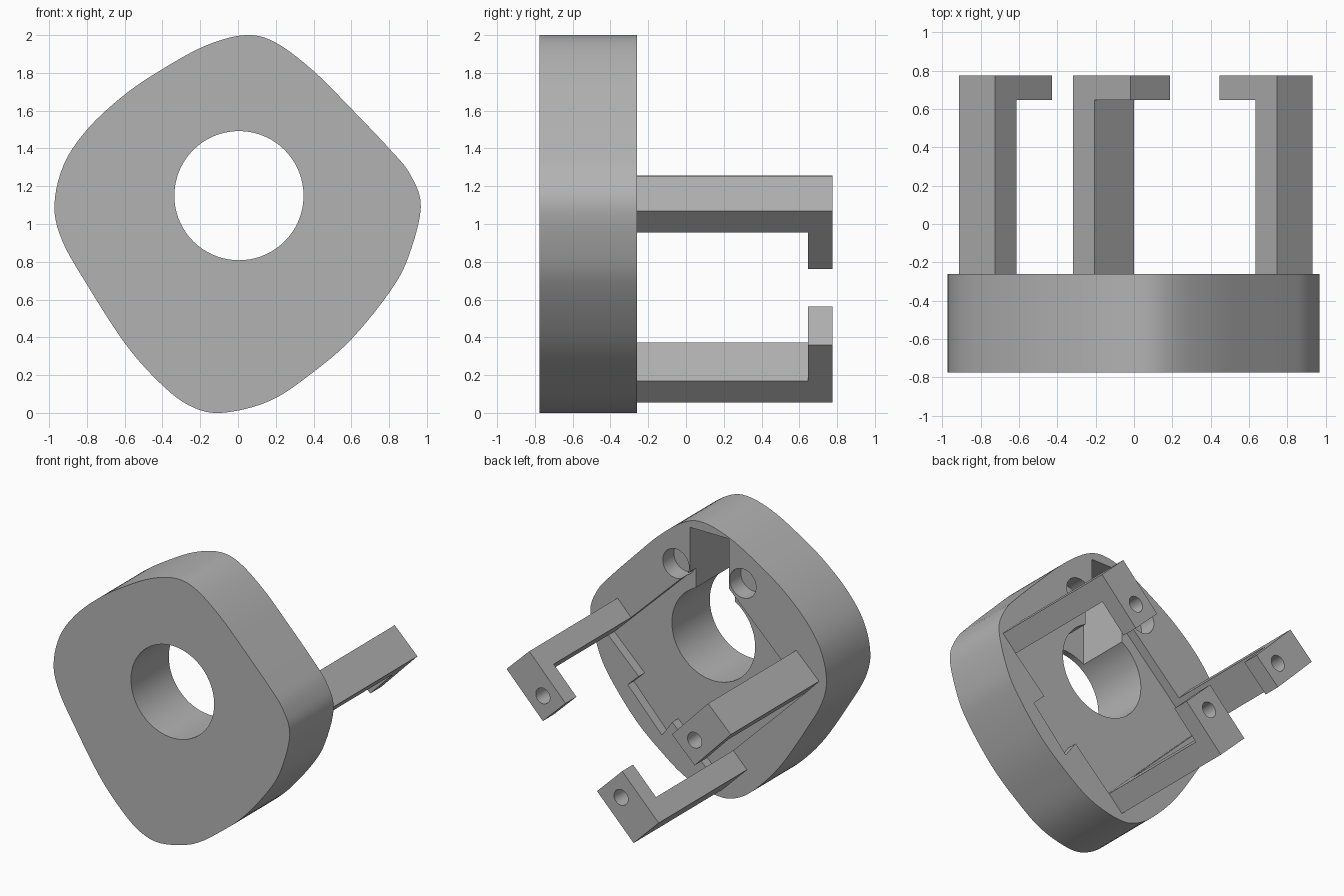
import bpy, bmesh, math
from mathutils import Vector

if "Cube" in bpy.data.objects:
    bpy.data.objects.remove(bpy.data.objects["Cube"])

grey = bpy.data.materials.new("plain grey")
grey.use_nodes = True
grey.diffuse_color = (0.45, 0.45, 0.45, 1)
grey.node_tree.nodes["Principled BSDF"].inputs["Base Color"].default_value = (0.45, 0.45, 0.45, 1)

FRONT, BACK, TIP = -0.775, -0.26, 0.775
FLOOR = -0.33


def extrude(name, points, offset):
    """Solid made by sweeping a closed loop of 3D points along an offset."""
    bm = bmesh.new()
    face = bm.faces.new([bm.verts.new(p) for p in points])
    res = bmesh.ops.extrude_face_region(bm, geom=[face])
    verts = [g for g in res["geom"] if isinstance(g, bmesh.types.BMVert)]
    bmesh.ops.translate(bm, verts=verts, vec=offset)
    bmesh.ops.recalc_face_normals(bm, faces=bm.faces)
    mesh = bpy.data.meshes.new(name)
    bm.to_mesh(mesh)
    bm.free()
    mesh.materials.append(grey)
    obj = bpy.data.objects.new(name, mesh)
    bpy.context.collection.objects.link(obj)
    return obj


def prism(name, outline, y0, y1):
    return extrude(name, [(x, y0, z) for x, z in outline], (0, y1 - y0, 0))


def circle(cx, cz, r, n=48):
    return [(cx + r * math.cos(math.tau * i / n), cz + r * math.sin(math.tau * i / n))
            for i in range(n)]


def cut(obj, cutters):
    """Subtract the cutters, bake the result and delete them."""
    for c in cutters:
        mod = obj.modifiers.new("cut", 'BOOLEAN')
        mod.operation, mod.solver, mod.object = 'DIFFERENCE', 'EXACT', c
        c.hide_render = True
    bpy.context.view_layer.update()
    deps = bpy.context.evaluated_depsgraph_get()
    mesh = bpy.data.meshes.new_from_object(obj.evaluated_get(deps))
    obj.modifiers.clear()
    obj.data = mesh
    for c in cutters:
        bpy.data.objects.remove(c)


def smooth_loop(pts, steps=5):
    """Closed Catmull-Rom curve through the points."""
    out, n = [], len(pts)
    for i in range(n):
        a, b, c, d = (Vector(pts[(i + k) % n]) for k in (-1, 0, 1, 2))
        for s in range(steps):
            t = s / steps
            out.append(0.5 * (2 * b + (c - a) * t + (2 * a - 5 * b + 4 * c - d) * t * t
                              + (3 * b - a - 3 * c + d) * t ** 3))
    return out


# Corners of the tilted square pocket
RIGHT, BOTTOM, LEFT, TOP = (Vector(p) for p in ((.82, .955), (0, .17), (-.8, .96), (.01, 1.74)))
CENTRE = (RIGHT + BOTTOM + LEFT + TOP) / 4

# Body plate with a soft, tilted outline
outline = smooth_loop([
    (.04, 2), (.2, 1.96), (.4, 1.81), (.6, 1.61), (.8, 1.4), (.91, 1.265), (.968, 1.09),
    (.9, .82), (.8, .636), (.6, .39), (.4, .217), (.17, .064), (-.09, 0), (-.26, .04),
    (-.42, .165), (-.6, .37), (-.8, .68), (-.93, .91), (-.972, 1.1), (-.92, 1.32),
    (-.79, 1.51), (-.6, 1.685), (-.4, 1.82), (-.17, 1.945)])
body = prism("body_plate", outline, FRONT, BACK)

# Pocket with a side step, bore, cable notch and two round sockets
pocket = [RIGHT, (.57, .715), (.66, .63), (.38, .33), (.295, .45), BOTTOM, LEFT, TOP]
cutters = [prism("pocket_cutter", pocket, FLOOR, 0),
           prism("bore_cutter", circle(.005, 1.15, .342, 72), -1, 0.1),
           prism("notch_cutter", [(-.17, 1.3), (.15, 1.3), (.15, 1.935), (-.17, 1.935)], -.73, .05)]
for x in (-.285, .265):
    cutters.append(prism("socket_cutter", circle(x, 1.635, .108), BACK - .13, .07))
cut(body, cutters)


# Clip posts: an L profile swept along the pocket edge, with a screw hole in the foot
def clip_post(name, corner, toward, width):
    along = (toward - corner).normalized()
    inward = Vector((-along.y, along.x))
    if inward.dot(CENTRE - corner) < 0:
        inward = -inward
    thick, foot, lip = .16, .268, .128
    profile = [(-thick, BACK), (0, BACK), (0, TIP - lip), (foot, TIP - lip),
               (foot, TIP), (-thick, TIP)]
    pts = []
    for t, y in profile:
        p = corner + inward * t
        pts.append((p.x, y, p.y))
    post = extrude(name, pts, (along.x * width, 0, along.y * width))
    hole = corner + along * width / 2 + inward * foot / 2
    cut(post, [prism("screw_cutter", circle(hole.x, hole.y, .058, 32), .5, 1)])
    return post


parts = [body,
         clip_post("right_clip_post", RIGHT, TOP, .26),
         clip_post("left_clip_post", LEFT, TOP, .26),
         clip_post("lower_clip_post", BOTTOM, LEFT, .29)]

bpy.ops.object.select_all(action='DESELECT')
for part in parts:
    part.select_set(True)
bpy.context.view_layer.objects.active = body
bpy.ops.object.shade_smooth_by_angle(angle=math.radians(30))
